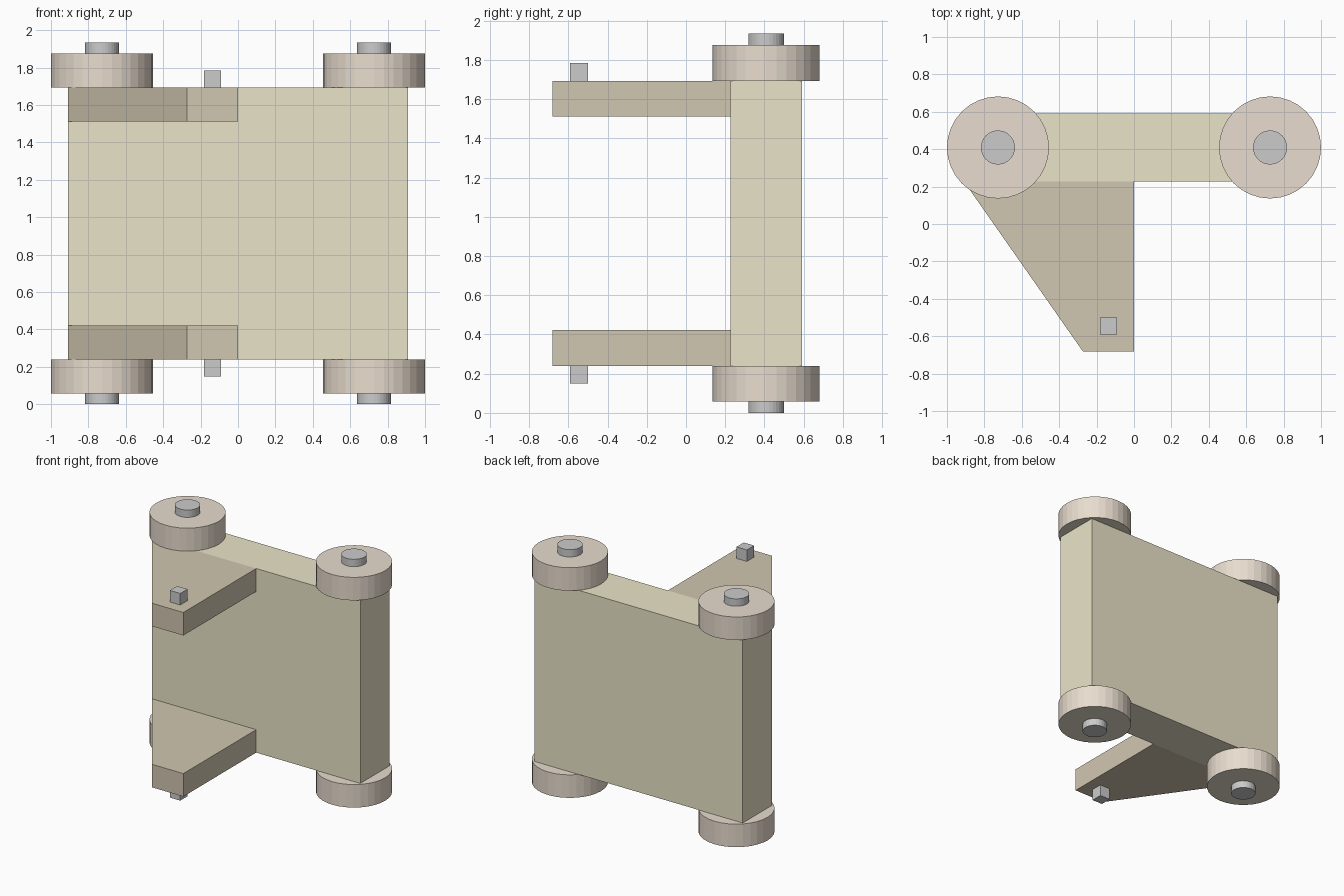
import bpy, bmesh

if "Cube" in bpy.data.objects:
    bpy.data.objects.remove(bpy.data.objects["Cube"])

U = 1 / 11                      # design unit
Z0, Z1 = 0.24, 1.694            # bottom and top of the main panel
BY = 4.5 * U                    # centre line of the panel and wheels


def material(name, rgb):
    m = bpy.data.materials.new(name)
    m.diffuse_color = (*rgb, 1)
    m.use_nodes = True
    m.node_tree.nodes["Principled BSDF"].inputs["Base Color"].default_value = m.diffuse_color
    return m


def prism(name, outline, z0, z1, mat=None):
    """Extrude an xy outline from z0 to z1."""
    bm = bmesh.new()
    face = bm.faces.new([bm.verts.new((x, y, z0)) for x, y in outline])
    ext = bmesh.ops.extrude_face_region(bm, geom=[face])
    for v in ext["geom"]:
        if isinstance(v, bmesh.types.BMVert):
            v.co.z = z1
    bmesh.ops.recalc_face_normals(bm, faces=bm.faces)
    me = bpy.data.meshes.new(name)
    bm.to_mesh(me)
    bm.free()
    ob = bpy.data.objects.new(name, me)
    bpy.context.collection.objects.link(ob)
    if mat:
        me.materials.append(mat)
    return ob


def rect(x0, x1, y0, y1):
    return [(x0, y0), (x1, y0), (x1, y1), (x0, y1)]


def cylinder(name, x, r, z0, z1, mat=None):
    bpy.ops.mesh.primitive_cylinder_add(vertices=32, radius=r, depth=z1 - z0,
                                        location=(x, BY, (z0 + z1) / 2))
    ob = bpy.context.object
    ob.name = name
    if mat:
        ob.data.materials.append(mat)


panel_mat = material("pale wood", (0.82, 0.775, 0.58))
bracket_mat = material("dark wood", (0.64, 0.57, 0.44))
wheel_mat = material("pinkish wood", (0.81, 0.72, 0.62))

# Main panel
prism("main_panel", rect(-10 * U, 10 * U, 2.5 * U, 6.5 * U), Z0, Z1, panel_mat)

# Tapered brackets with square pegs, at the bottom and the top
taper = [(-10 * U, 2.5 * U), (-3 * U, -7.5 * U), (0, -7.5 * U), (0, 2.5 * U)]
peg = rect(-2 * U, -U, -6.5 * U, -5.5 * U)
for end, z, inward in (("lower", Z0, 1), ("upper", Z1, -1)):
    prism(end + "_bracket", taper, *sorted((z, z + inward * 2 * U)), bracket_mat)
    prism(end + "_peg", peg, *sorted((z, z - inward * U)))

# Wheels on both ends of two axles
for side, x in (("left", -8 * U), ("right", 8 * U)):
    cylinder(side + "_axle", x, U, 0, 1.934)
    cylinder(side + "_lower_wheel", x, 3 * U, Z0 - 2 * U, Z0, wheel_mat)
    cylinder(side + "_upper_wheel", x, 3 * U, Z1, Z1 + 2 * U, wheel_mat)
